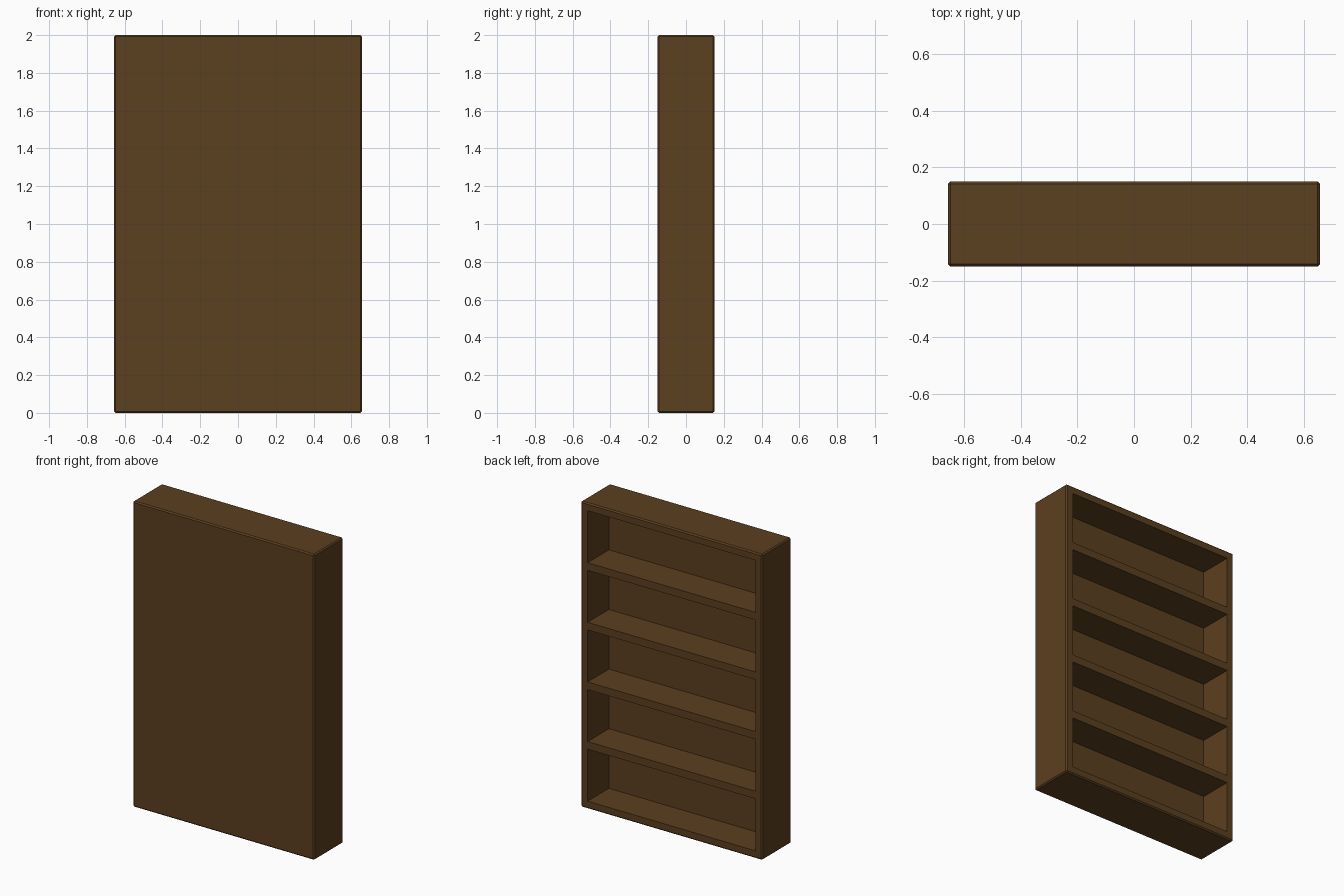
import bpy, bmesh

if "Cube" in bpy.data.objects:
    bpy.data.objects.remove(bpy.data.objects["Cube"])

W, D, H = 1.314, 0.30, 2.0
FRAME, BACK, SHELVES = 0.05, 0.08, 5


def box(name, lo, hi):
    bm = bmesh.new()
    bmesh.ops.create_cube(bm, size=1)
    for v in bm.verts:
        v.co = [lo[i] if v.co[i] < 0 else hi[i] for i in range(3)]
    me = bpy.data.meshes.new(name)
    bm.to_mesh(me)
    bm.free()
    ob = bpy.data.objects.new(name, me)
    bpy.context.collection.objects.link(ob)
    return ob


# Solid case with small chamfered outer edges
case = box("bookcase", (-W / 2, -D / 2, 0), (W / 2, D / 2, H))
bev = case.modifiers.new("edge_chamfer", 'BEVEL')
bev.width, bev.segments = 0.008, 1

wood = bpy.data.materials.new("brown_wood")
wood.diffuse_color = (0.105, 0.05, 0.014, 1)
wood.use_nodes = True
wood.node_tree.nodes["Principled BSDF"].inputs["Base Color"].default_value = wood.diffuse_color
case.data.materials.append(wood)

# Five compartments cut in from the open +y side
height = (H - FRAME * (SHELVES + 1)) / SHELVES
for i in range(SHELVES):
    z = FRAME + i * (height + FRAME)
    cut = box(f"compartment_cutter_{i + 1}", (-W / 2 + FRAME, -D / 2 + BACK, z),
              (W / 2 - FRAME, D / 2 + 0.1, z + height))
    cut.data.materials.append(wood)
    cut.hide_render = True
    cut.hide_set(True)
    mod = case.modifiers.new(f"compartment_{i + 1}", 'BOOLEAN')
    mod.operation, mod.solver, mod.object = 'DIFFERENCE', 'EXACT', cut

# Bake the modifiers and drop the cutters
bpy.context.view_layer.update()
dg = bpy.context.evaluated_depsgraph_get()
baked = bpy.data.meshes.new_from_object(case.evaluated_get(dg))
case.modifiers.clear()
case.data = baked
for ob in list(bpy.data.objects):
    if ob.name.startswith("compartment_cutter"):
        bpy.data.objects.remove(ob)
